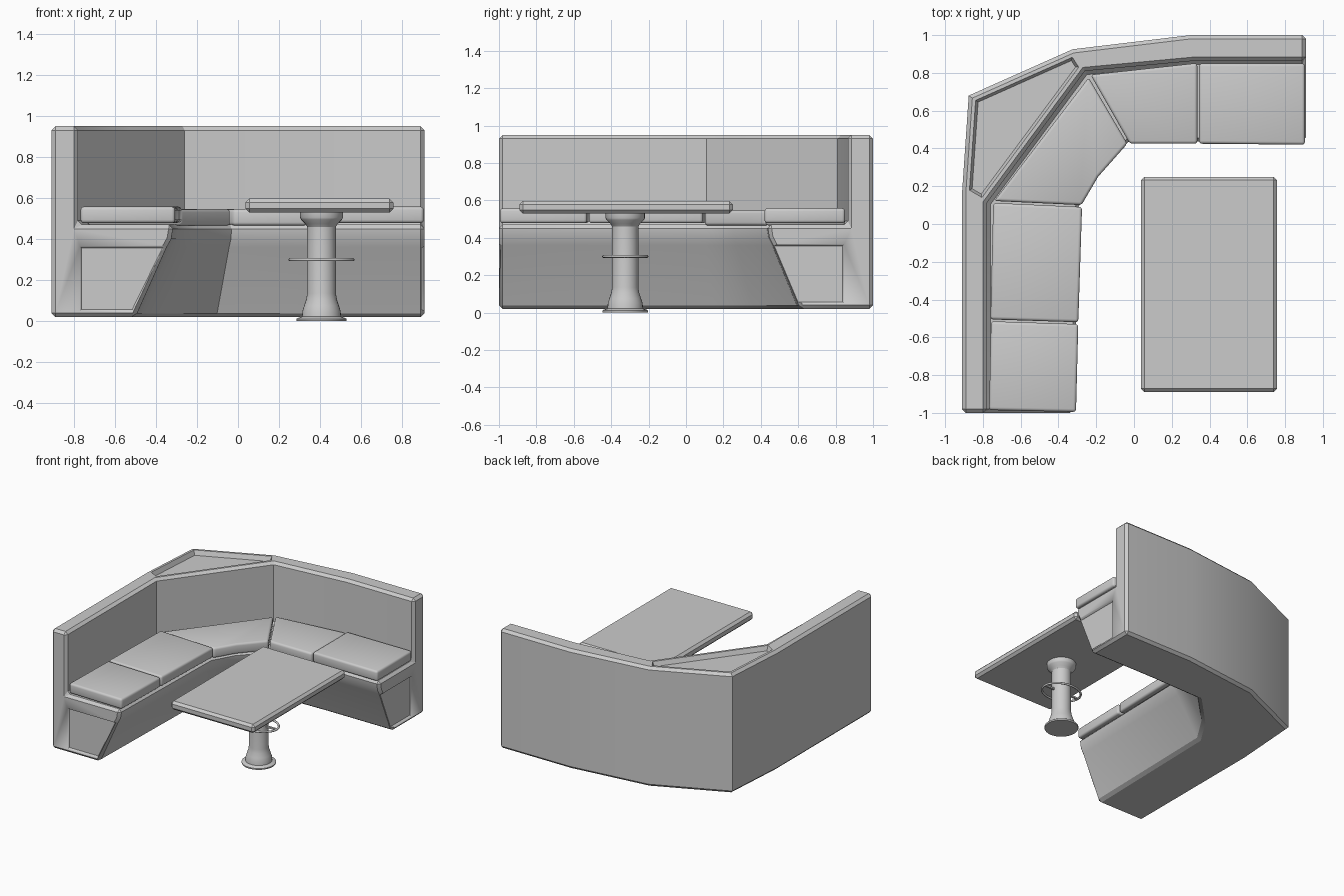
import bpy, bmesh, math
from mathutils import Vector

if "Cube" in bpy.data.objects:
    bpy.data.objects.remove(bpy.data.objects["Cube"])


def finish(name, bm, angle=30):
    bmesh.ops.recalc_face_normals(bm, faces=bm.faces[:])
    me = bpy.data.meshes.new(name)
    bm.to_mesh(me)
    bm.free()
    ob = bpy.data.objects.new(name, me)
    bpy.context.collection.objects.link(ob)
    bpy.ops.object.select_all(action='DESELECT')
    bpy.context.view_layer.objects.active = ob
    ob.select_set(True)
    bpy.ops.object.shade_smooth_by_angle(angle=math.radians(angle))
    return ob


def loft(rings, wrap=False):
    """Skin a list of closed point rings; returns the bmesh and its vertex rows."""
    bm = bmesh.new()
    rows = [[bm.verts.new(p) for p in r] for r in rings]
    pairs = list(zip(rows, rows[1:])) + ([(rows[-1], rows[0])] if wrap else [])
    for a, b in pairs:
        n = len(a)
        for i in range(n):
            bm.faces.new((a[i], a[(i + 1) % n], b[(i + 1) % n], b[i]))
    return bm, rows


def prism(name, pts, z0, z1, bevel=0.0, segs=1, angle=30):
    bm, rows = loft([[(x, y, z0) for x, y in pts], [(x, y, z1) for x, y in pts]])
    for r in rows:
        bm.faces.new(r)
    bmesh.ops.recalc_face_normals(bm, faces=bm.faces[:])
    if bevel:
        sharp = [e for e in bm.edges if e.calc_face_angle(0) > math.radians(40)]
        bmesh.ops.bevel(bm, geom=sharp, offset=bevel, segments=segs, profile=0.5,
                        affect='EDGES', clamp_overlap=True)
    return finish(name, bm, angle)


def lathe(name, profile, cx, cy, n=32):
    bm, rows = loft([[(cx + r * math.cos(2 * math.pi * k / n),
                       cy + r * math.sin(2 * math.pi * k / n), z) for k in range(n)]
                     for r, z in profile])
    bm.faces.new(rows[0])
    bm.faces.new(rows[-1])
    return finish(name, bm)


# Bench body: one cross-section swept through six stations round the corner
outer = [(-.91, -1), (-.91, .17), (-.875, .68), (-.325, .925), (.3, 1), (.91, 1)]
inner = [(-.78, -1), (-.78, .11), (-.52, .46), (-.26, .81), (.33, .865), (.91, .865)]
front = [(-.315, -1), (-.29, .09), (-.2, .25), (-.03, .43), (.33, .435), (.91, .435)]
toe = [(-.5, -1), (-.475, .15), (-.34, .36), (-.105, .6), (.33, .61), (.91, .61)]
rings = []
for o, i, f, t in zip(outer, inner, front, toe):
    knee = Vector(f).lerp(Vector(t), 0.06)
    knee2 = Vector(f).lerp(Vector(t), 0.18)
    rings.append([(*o, .02), (*o, .95), (*i, .95), (*i, .47), (*f, .47),
                  (*knee, .40), (*knee2, .36), (*t, .02)])
bm, rows = loft(rings)
bm.faces.new(rows[0])
bm.faces.new(rows[-1])
bmesh.ops.recalc_face_normals(bm, faces=bm.faces[:])
sharp = [e for e in bm.edges if e.calc_face_angle(0) > math.radians(63.5)]
bmesh.ops.bevel(bm, geom=sharp, offset=.02, segments=1, affect='EDGES', clamp_overlap=True)

# Sunken corner shelf on top of the backrest
bm.normal_update()
shelf = [f for f in bm.faces if f.normal.z > .99 and f.calc_center_median().z > .94
         and f.calc_center_median().x < -.35 and f.calc_center_median().y > .2]
bmesh.ops.inset_region(bm, faces=shelf, thickness=.018, use_even_offset=True)
bmesh.ops.inset_region(bm, faces=shelf, thickness=.014, depth=-.035, use_even_offset=True)
body = finish("bench_body", bm)

# Recessed panels on both bench ends, cut with tapered blocks
panel = [(-.77, .05), (-.77, .365), (-.355, .365), (-.51, .05)]
cen = Vector((-.62, .2))
for k in range(2):
    ring_set = []
    for depth, s in ((-.02, 1.0), (0, 1.0), (.016, .95)):
        ring = []
        for p in panel:
            a, z = cen + (Vector(p) - cen) * s
            ring.append((a, -1 + depth, z) if k == 0 else (.91 - depth, .075 - a, z))
        ring_set.append(ring)
    bm, rows = loft(ring_set)
    bm.faces.new(rows[0])
    bm.faces.new(rows[-1])
    cutter = finish("panel_cutter", bm)
    cutter.hide_render = True
    bpy.context.view_layer.objects.active = body
    mod = body.modifiers.new("panel", 'BOOLEAN')
    mod.operation, mod.solver, mod.object = 'DIFFERENCE', 'EXACT', cutter
    bpy.ops.object.modifier_move_to_index(modifier=mod.name, index=0)
    bpy.ops.object.modifier_apply(modifier=mod.name)
    bpy.data.objects.remove(cutter)

# Seat cushions
cushions = {
    "left_end": [(-.767, -.985), (-.307, -.995), (-.295, -.53), (-.757, -.515)],
    "left": [(-.76, -.505), (-.295, -.52), (-.275, .09), (-.745, .112)],
    "corner": [(-.74, .122), (-.278, .1), (-.19, .25), (-.035, .425), (-.24, .775)],
    "back": [(-.23, .79), (-.022, .425), (.335, .425), (.335, .852)],
    "back_end": [(.345, .85), (.345, .425), (.905, .42), (.905, .85)],
}
for key, pts in cushions.items():
    drop = .012 if key in ("corner", "back") else 0
    prism("seat_cushion_" + key, pts, .478 - drop, .558 - drop, .016, 3, 40)

# Table top, pedestal and foot ring
prism("table_top", [(.037, -.89), (.757, -.89), (.757, .25), (.037, .25)], .53, .597, .018, 1)
cx, cy = .407, -.325
lathe("table_pedestal", [(.12, 0), (.122, .004), (.122, .011), (.115, .016), (.095, .022),
                         (.093, .05), (.085, .075), (.075, .105), (.07, .135), (.07, .46),
                         (.08, .475), (.1, .495), (.105, .505), (.105, .535)], cx, cy)
n, m, r = 40, 8, .008
bm, _ = loft([[(cx + (.153 + r * math.cos(b)) * math.cos(a),
                cy + (.116 + r * math.cos(b)) * math.sin(a),
                .3 + r * math.sin(b))
               for b in [2 * math.pi * j / m for j in range(m)]]
              for a in [2 * math.pi * i / n for i in range(n)]], wrap=True)
finish("foot_ring", bm, 60)
# Spoke joining the foot ring to the pedestal
prism("foot_ring_spoke", [(cx - .15, cy - .008), (cx + .15, cy - .008),
                          (cx + .15, cy + .008), (cx - .15, cy + .008)], .294, .306)
